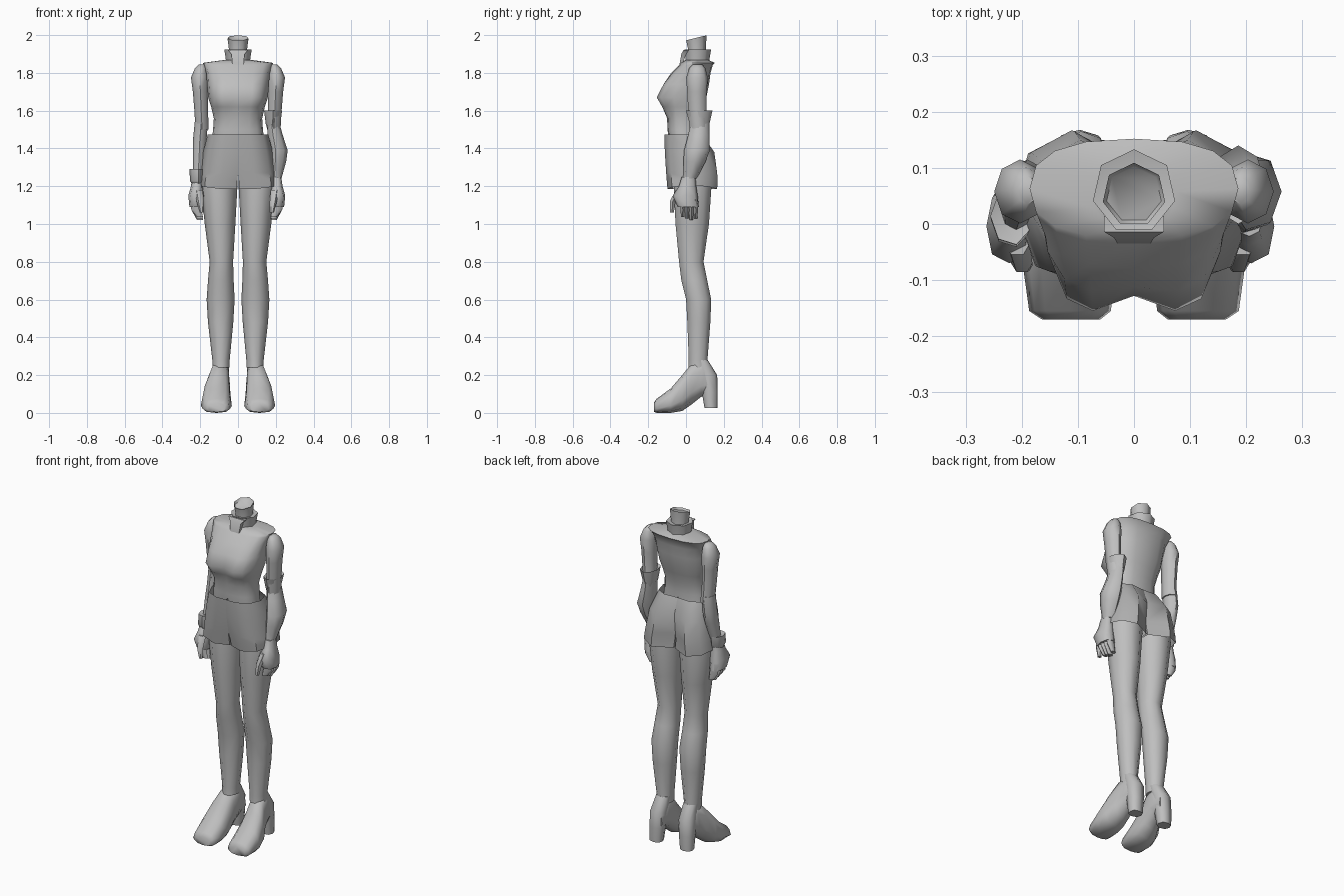
import bpy, bmesh, math


def material(name, value):
    m = bpy.data.materials.new(name)
    m.diffuse_color = (value, value, value, 1)
    return m


LIGHT = material("light grey", 0.52)
MID = material("mid grey", 0.42)


def ring(z, cx, cy, rx, ry, n=8, p=1.0, start=0.0, tilt=0.0):
    """Horizontal superellipse; p < 1 makes it squarer, tilt raises the back."""
    pts = []
    for i in range(n):
        a = math.tau * i / n + start
        c, s = math.cos(a), math.sin(a)
        x = math.copysign(abs(c) ** p, c)
        y = math.copysign(abs(s) ** p, s)
        pts.append((cx + rx * x, cy + ry * y, z + tilt * y))
    return pts


def loft(name, rings, mat=LIGHT, caps=True, side=1, angle=55):
    bm = bmesh.new()
    rows = [[bm.verts.new((x * side, y, z)) for x, y, z in r] for r in rings]
    n = len(rows[0])
    for a, b in zip(rows, rows[1:]):
        for i in range(n):
            j = (i + 1) % n
            bm.faces.new((a[i], a[j], b[j], b[i]))
    if caps:
        bm.faces.new(rows[0][::-1])
        bm.faces.new(rows[-1])
    bmesh.ops.recalc_face_normals(bm, faces=bm.faces)
    me = bpy.data.meshes.new(name)
    bm.to_mesh(me)
    bm.free()
    me.materials.append(mat)
    ob = bpy.data.objects.new(name, me)
    bpy.context.collection.objects.link(ob)
    bpy.ops.object.select_all(action='DESELECT')
    ob.select_set(True)
    bpy.context.view_layer.objects.active = ob
    bpy.ops.object.shade_smooth_by_angle(angle=math.radians(angle))
    return ob


def tube(name, rows, side=1, mat=LIGHT, caps=True, **kw):
    return loft(name, [ring(*r, **kw) for r in rows], mat, caps, side)


# Torso: height, half width, front, back, bust push
torso = []
for z, w, f, b, bust in [
        (1.44, .138, -.09, .07, 0), (1.50, .132, -.098, .068, 0),
        (1.56, .128, -.10, .075, 0), (1.62, .142, -.112, .092, .02),
        (1.67, .158, -.128, .108, .034), (1.74, .164, -.112, .122, .014),
        (1.80, .168, -.078, .13, 0), (1.842, .182, -.036, .142, 0),
        (1.853, .186, -.026, .152, 0), (1.868, .075, -.005, .12, 0)]:
    pts = ring(z, 0, (f + b) / 2, w, (b - f) / 2, n=16, p=.8)
    torso.append([(x, y - (bust if y < f * .6 and abs(x) > .02 else 0), h)
                  for x, y, h in pts])
loft("torso", torso, angle=70)

# Neck, shallow at the top, with a collar and a small throat tab
loft("neck", [ring(z, 0, cy, r, r, n=7, start=math.pi / 2, tilt=t)
              for z, cy, r, t in [(1.85, .06, .052, 0), (1.93, .055, .05, 0),
                                  (1.985, .052, .057, .014), (1.972, .052, .05, .012)]])
loft("collar", [ring(z, 0, .058, r, r, n=7, start=math.pi / 2)
                for z, r in [(1.85, .064), (1.885, .068), (1.925, .075), (1.92, .052)]])
loft("throat_tab", [ring(z, 0, y, w, d, n=4, start=math.pi / 4)
                    for z, y, w, d in [(1.845, -.026, .042, .012), (1.9, -.012, .05, .018),
                                       (1.92, 0, .075, .02)]])

# Shared slices of leg and heel: height, centre x, centre y, radii
LEG = [(1.32, .094, .035, .09, .1), (1.2, .1, .035, .097, .105),
       (1.0, .095, .033, .081, .093), (.8, .088, .028, .062, .068),
       (.7, .091, .044, .068, .072), (.6, .092, .067, .074, .07),
       (.48, .092, .068, .067, .064), (.28, .09, .064, .046, .052),
       (.24, .09, .065, .046, .055)]
HEEL = [(.28, .09, .08, .042, .035), (.2, .094, .115, .046, .05),
        (.11, .097, .126, .044, .042), (.025, .1, .132, .038, .034)]
# Foot slices along y: y, bottom, top, centre x, half width
FOOT = [(-.17, .005, .055, .112, .05), (-.155, 0, .075, .114, .07),
        (-.08, 0, .13, .115, .079), (-.02, .01, .2, .111, .072),
        (.03, .045, .262, .1, .057), (.08, .085, .28, .094, .05),
        (.11, .1, .27, .092, .045), (.15, .11, .2, .092, .038)]
# Half shorts: height, inner x, outer x, front, back, inner front, inner back
SHORTS = [(1.475, 0, .16, -.115, .085, -.115, .08), (1.38, 0, .185, -.112, .15, -.11, .11),
          (1.27, 0, .203, -.105, .165, -.09, .1), (1.23, .004, .21, -.102, .167, -.08, .1),
          (1.185, .005, .214, -.098, .165, -.07, .11)]

for side, word in ((1, "left"), (-1, "right")):
    tube(word + "_leg", LEG, side, n=10)
    tube(word + "_heel", HEEL, side, p=.8)
    foot = []
    for y, lo, hi, cx, hw in FOOT:
        flat = ring(0, cx, (lo + hi) / 2, hw, (hi - lo) / 2, n=10, p=.75, start=.314)
        # The sole stays wide and flat while the upper narrows
        foot.append([(cx + (x - cx) * (1.08 if z < (lo + hi) / 2 else .93), y, z)
                     for x, z, _ in flat])
    loft(word + "_foot", foot, side=side)

    half = []
    for z, i, o, f, b, fi, bi in SHORTS:
        m, w, hem = (f + b) / 2, o - i, .022 if z < 1.2 else 0
        half.append([(i, fi, z), (i + .4 * w, f, z), (i + .82 * w, f * .75, z + hem * .5),
                     (o, m, z + hem), (i + .88 * w, m + (b - m) * .7, z + hem * .5),
                     (i + .52 * w, b, z), (i, bi, z)])
    loft(word + "_shorts_half", half, MID, caps=False, side=side)

    # Upper arm
    tube(word + "_upper_arm", [
        (1.845, .19, .06, .018, .025), (1.825, .196, .06, .032, .043),
        (1.775, .203, .058, .046, .057), (1.7, .199, .058, .04, .052),
        (1.6, .195, .06, .036, .048), (1.5, .19, .068, .035, .047)], side)

    # Hand: palm, four fingers and a thumb
    cx = .205 if side == 1 else .218
    tube(word + "_palm", [
        (1.25, cx, .014, .024, .036), (1.2, cx, .008, .031, .046),
        (1.15, cx + .004, -.004, .041, .066), (1.09, cx + .003, .012, .036, .056)],
        side, p=.8)
    for k in range(4):
        y, tip = -.02 + .023 * k, 1.022 + .008 * abs(k - 2)
        tube(f"{word}_finger_{k + 1}", [
            (1.13, cx + .004, y, .03, .014), (1.075, cx + .002, y + .003, .027, .014),
            (tip, cx - .016, y + .002, .016, .01)], side, n=6)
    tube(word + "_thumb", [
        (1.18, cx - .01, -.035, .022, .022), (1.12, cx - .018, -.07, .019, .018),
        (1.06, cx - .026, -.074, .011, .011)], side, n=6)

# Left arm: flared sleeve cuff and full lower sleeve
tube("left_sleeve_cuff", [(1.58, .19, .07, .03, .045), (1.6, .186, .07, .048, .07),
                          (1.53, .183, .072, .036, .052), (1.5, .185, .072, .03, .045)])
tube("left_lower_sleeve", [
    (1.54, .184, .074, .034, .05), (1.47, .195, .068, .042, .058),
    (1.39, .211, .058, .052, .07), (1.33, .208, .045, .047, .06),
    (1.27, .202, .03, .036, .044), (1.24, .2, .02, .03, .038)], n=7)

# Right arm: plain forearm and wrist cuff
tube("right_forearm", [
    (1.54, .194, .066, .035, .046), (1.45, .202, .066, .036, .048),
    (1.38, .205, .05, .034, .046), (1.28, .21, .025, .028, .036),
    (1.22, .215, .01, .025, .033)], -1)
tube("right_wrist_cuff", [
    (1.215, .216, .008, .03, .04), (1.23, .218, .008, .037, .05),
    (1.29, .218, .014, .038, .052), (1.285, .214, .02, .027, .036)], -1, n=7)
